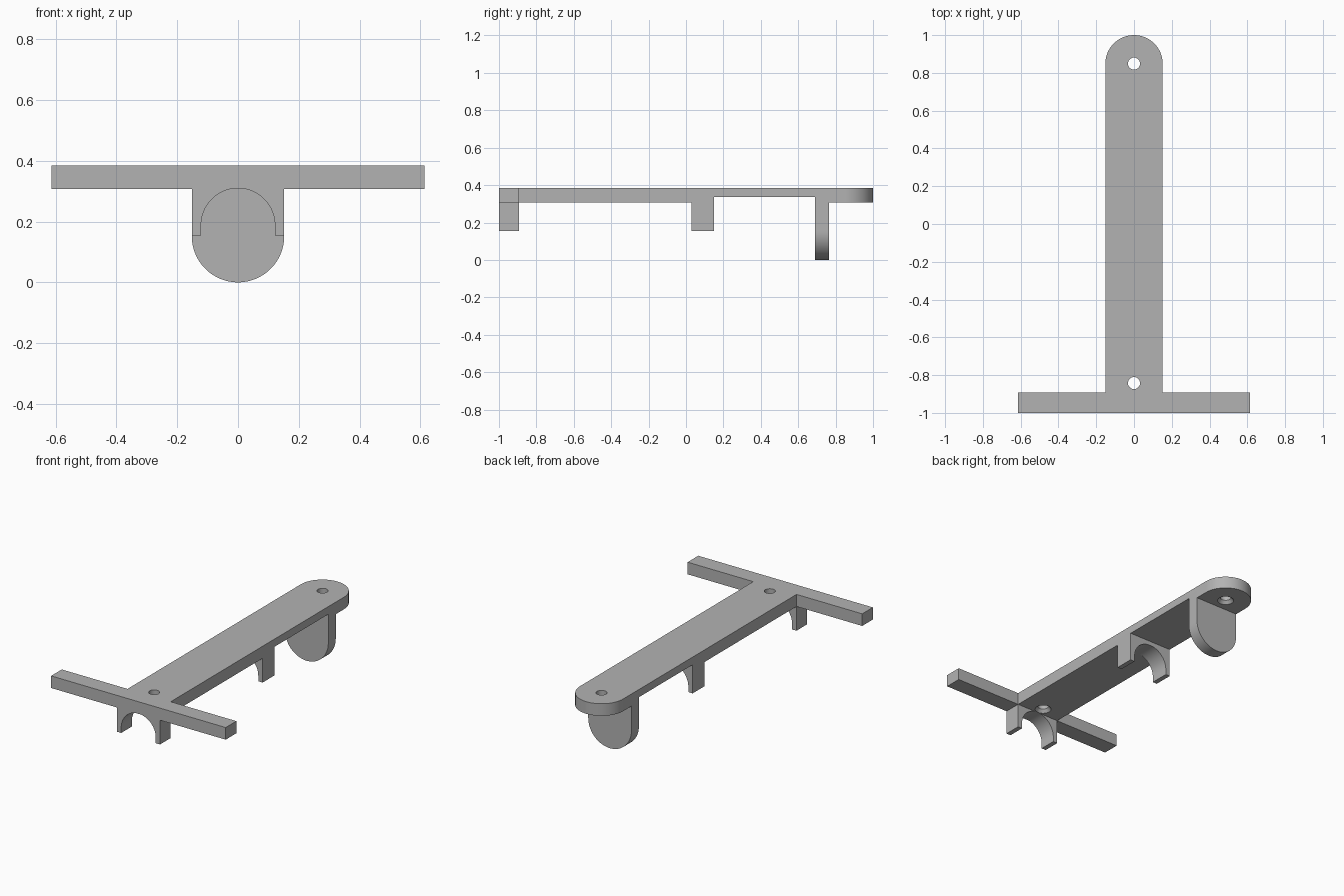
import bpy, bmesh
from math import pi, sin, cos, asin, radians
from mathutils import Vector

if "Cube" in bpy.data.objects:
    bpy.data.objects.remove(bpy.data.objects["Cube"], do_unlink=True)

grey = bpy.data.materials.new("plain_grey")
grey.use_nodes = True
COLOUR = (0.45, 0.45, 0.45, 1)
grey.diffuse_color = COLOUR
grey.node_tree.nodes["Principled BSDF"].inputs["Base Color"].default_value = COLOUR

W = 0.152                    # half width of the arm
BOTTOM, TOP = 0.308, 0.385   # plate heights
FOOT = 0.154                 # lower end of the clips
BAR_BACK = -0.893


def arc(cx, cy, r, start, end, n=32):
    return [(cx + r * cos(start + (end - start) * i / n),
             cy + r * sin(start + (end - start) * i / n)) for i in range(n + 1)]


def finish(name, bm):
    bmesh.ops.recalc_face_normals(bm, faces=bm.faces)
    mesh = bpy.data.meshes.new(name)
    bm.to_mesh(mesh)
    bm.free()
    mesh.materials.append(grey)
    obj = bpy.data.objects.new(name, mesh)
    bpy.context.collection.objects.link(obj)
    return obj


def extrude(name, outlines, axis, low, high):
    """Extrude flat outlines along y or z."""
    bm = bmesh.new()
    for pts in outlines:
        verts = [bm.verts.new((a, low, b) if axis == "y" else (a, b, low)) for a, b in pts]
        face = bm.faces.new(verts)
        out = bmesh.ops.extrude_face_region(bm, geom=[face])
        shift = Vector((0, high - low, 0)) if axis == "y" else Vector((0, 0, high - low))
        bmesh.ops.translate(bm, vec=shift,
                            verts=[v for v in out["geom"] if isinstance(v, bmesh.types.BMVert)])
    return finish(name, bm)


def cut(target, cutter):
    mod = target.modifiers.new("cut", "BOOLEAN")
    mod.operation, mod.solver, mod.object = "DIFFERENCE", "EXACT", cutter
    bpy.context.view_layer.objects.active = target
    bpy.ops.object.modifier_apply(modifier=mod.name)
    bpy.data.objects.remove(cutter, do_unlink=True)


# T-shaped plate: crossbar at the front, rounded arm to the back
outline = [(-W, BAR_BACK), (-0.614, BAR_BACK), (-0.614, -1), (0.614, -1),
           (0.614, BAR_BACK), (W, BAR_BACK)] + arc(0, 1 - W, W, 0, pi, 48)
plate = extrude("plate", [outline], "z", BOTTOM, TOP)

# Shallow recess under the arm
cut(plate, extrude("recess_cutter",
                   [[(-0.3, 0.15), (0.3, 0.15), (0.3, 0.69), (-0.3, 0.69)]], "z", 0.2, 0.336))

# Screw holes, widened at the underside
for y in (-0.842, 0.849):
    bm = bmesh.new()
    rings = []
    for r, z in ((0.048, 0.29), (0.048, BOTTOM), (0.032, BOTTOM + 0.02), (0.032, 0.42)):
        rings.append([bm.verts.new((px, py, z)) for px, py in arc(0, y, r, 0, 2 * pi)[:-1]])
    for lower, upper in zip(rings, rings[1:]):
        for i in range(len(lower)):
            j = (i + 1) % len(lower)
            bm.faces.new((lower[i], lower[j], upper[j], upper[i]))
    bm.faces.new(rings[0][::-1])
    bm.faces.new(rings[-1])
    cut(plate, finish("hole_cutter", bm))

# Arched clips, each a mirrored pair of legs
R, CENTRE = 0.1215, 0.188
leg = [(R, FOOT), (W, FOOT), (W, BOTTOM)] + arc(0, CENTRE, R, asin((BOTTOM - CENTRE) / R), 0, 24)
legs = [leg, [(-x, z) for x, z in leg]]
parts = [plate,
         extrude("front_clip", legs, "y", -1, BAR_BACK),
         extrude("middle_clip", legs, "y", 0.03, 0.15)]

# Hanging tab with a round lower end
tab = [(W, BOTTOM), (-W, BOTTOM)] + arc(0, W, W, pi, 2 * pi, 48)
parts.append(extrude("rear_tab", [tab], "y", 0.69, 0.765))

# Smooth curves, keep edges sharp
bpy.ops.object.select_all(action="DESELECT")
for obj in parts:
    obj.select_set(True)
bpy.context.view_layer.objects.active = plate
bpy.ops.object.shade_smooth_by_angle(angle=radians(30))
